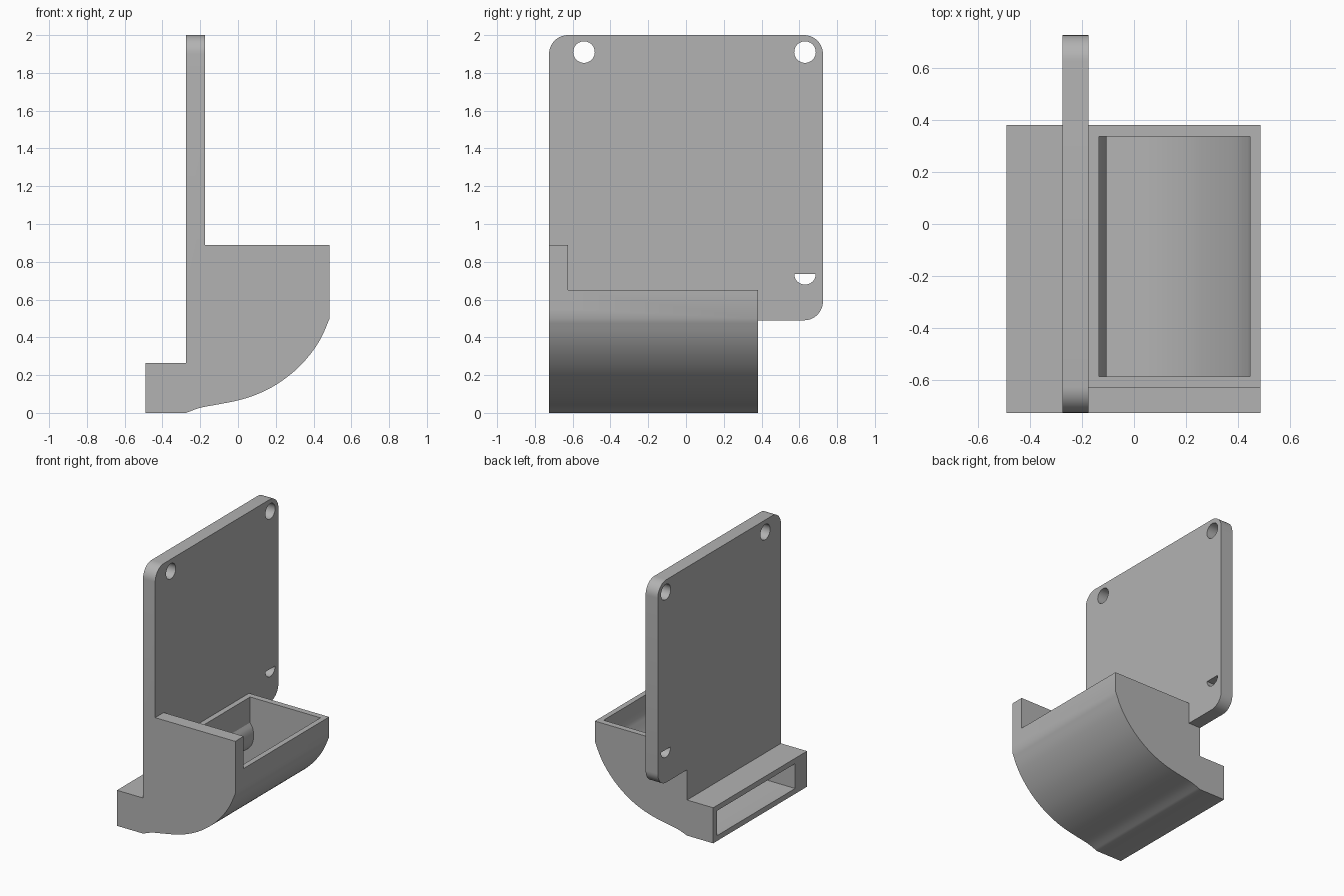
import bpy, bmesh, math
from mathutils import Vector

cube = bpy.data.objects.get("Cube")
if cube:
    bpy.data.objects.remove(cube, do_unlink=True)

grey = bpy.data.materials.new("plain_grey")
grey.use_nodes = True
grey.diffuse_color = (0.45, 0.45, 0.45, 1)
grey.node_tree.nodes["Principled BSDF"].inputs["Base Color"].default_value = (0.45, 0.45, 0.45, 1)


def prism(name, points, start, end, axis):
    """Extrude an outline along x (points are y, z) or y (points are x, z)."""
    bm = bmesh.new()
    place = (lambda p, d: (d, *p)) if axis == "x" else (lambda p, d: (p[0], d, p[1]))
    face = bm.faces.new([bm.verts.new(place(p, start)) for p in points])
    ext = bmesh.ops.extrude_face_region(bm, geom=[face])
    shift = Vector((end - start, 0, 0) if axis == "x" else (0, end - start, 0))
    bmesh.ops.translate(bm, vec=shift,
                        verts=[v for v in ext["geom"] if isinstance(v, bmesh.types.BMVert)])
    bmesh.ops.recalc_face_normals(bm, faces=bm.faces)
    mesh = bpy.data.meshes.new(name)
    bm.to_mesh(mesh)
    bm.free()
    mesh.materials.append(grey)
    obj = bpy.data.objects.new(name, mesh)
    bpy.context.collection.objects.link(obj)
    return obj


def combine(target, other, operation):
    mod = target.modifiers.new(operation, "BOOLEAN")
    mod.operation, mod.solver, mod.object = operation, "EXACT", other
    bpy.context.view_layer.objects.active = target
    bpy.ops.object.modifier_apply(modifier=mod.name)
    bpy.data.objects.remove(other, do_unlink=True)


def arc(cy, cz, r, a0, a1, n):
    angles = [math.radians(a0 + (a1 - a0) * i / n) for i in range(n + 1)]
    return [(cy + r * math.cos(a), cz + r * math.sin(a)) for a in angles]


def smooth_curve(points, steps=4):
    """Catmull-Rom curve through the points."""
    v = [Vector(p) for p in points]
    v = [2 * v[0] - v[1]] + v + [2 * v[-1] - v[-2]]
    out = []
    for a, b, c, d in zip(v, v[1:], v[2:], v[3:]):
        for i in range(steps):
            t = i / steps
            out.append(tuple(0.5 * (2 * b + (c - a) * t + (2 * a - 5 * b + 4 * c - d) * t * t
                                    + (3 * b - a - 3 * c + d) * t ** 3)))
    return out + [tuple(points[-1])]


# Curved duct body
belly = smooth_curve([(-0.275, 0), (-0.2, 0.027), (-0.1, 0.046), (0, 0.066), (0.1, 0.098),
                      (0.2, 0.148), (0.3, 0.222), (0.38, 0.307), (0.44, 0.397), (0.485, 0.5)])
bracket = prism("duct_bracket", [(-0.49, 0)] + belly + [(0.485, 0.65), (-0.275, 0.65),
                (-0.275, 0.265), (-0.49, 0.265)], -0.725, 0.38, "y")

# Raised front lip
lip = prism("front_lip", [(-0.22, 0.55), (0.485, 0.55), (0.485, 0.89), (-0.22, 0.89)],
            -0.725, -0.625, "y")
combine(bracket, lip, "UNION")

# Mounting plate with rounded corners; the lower front corner runs into the body
r = 0.1
outline = [(-0.725, 0.49)]
for cy, cz, a in ((0.625, 0.59, -90), (0.625, 1.9, 0), (-0.625, 1.9, 90)):
    outline += arc(cy, cz, r, a, a + 90, 10)
combine(bracket, prism("mounting_plate", outline, -0.275, -0.175, "x"), "UNION")

# Screw holes: two round, one half round
for cy in (-0.54, 0.63):
    combine(bracket, prism("hole_cutter", arc(cy, 1.91, 0.057, 0, 350, 35), -0.4, 0, "x"),
            "DIFFERENCE")
combine(bracket, prism("half_hole_cutter", arc(0.63, 0.736, 0.057, 180, 360, 18), -0.4, 0, "x"),
        "DIFFERENCE")

# Hollow passage from the top opening to the slot at the side
floor = smooth_curve([(-0.27, 0.04), (-0.2, 0.066), (-0.1, 0.086), (0, 0.107), (0.1, 0.14),
                      (0.2, 0.195), (0.28, 0.257), (0.35, 0.335), (0.405, 0.415), (0.445, 0.51)])
inner = smooth_curve([(-0.135, 0.46), (-0.113, 0.42), (-0.105, 0.37), (-0.116, 0.31),
                      (-0.15, 0.262), (-0.2, 0.235), (-0.275, 0.225)])
passage = prism("passage_cutter", [(-0.6, 0.04)] + floor + [(0.445, 0.75), (-0.135, 0.75)]
                + inner + [(-0.6, 0.225)], -0.585, 0.335, "y")
combine(bracket, passage, "DIFFERENCE")

# Smooth curves, sharp edges
bpy.ops.object.select_all(action="DESELECT")
bracket.select_set(True)
bpy.context.view_layer.objects.active = bracket
bpy.ops.object.shade_smooth_by_angle(angle=math.radians(25))
